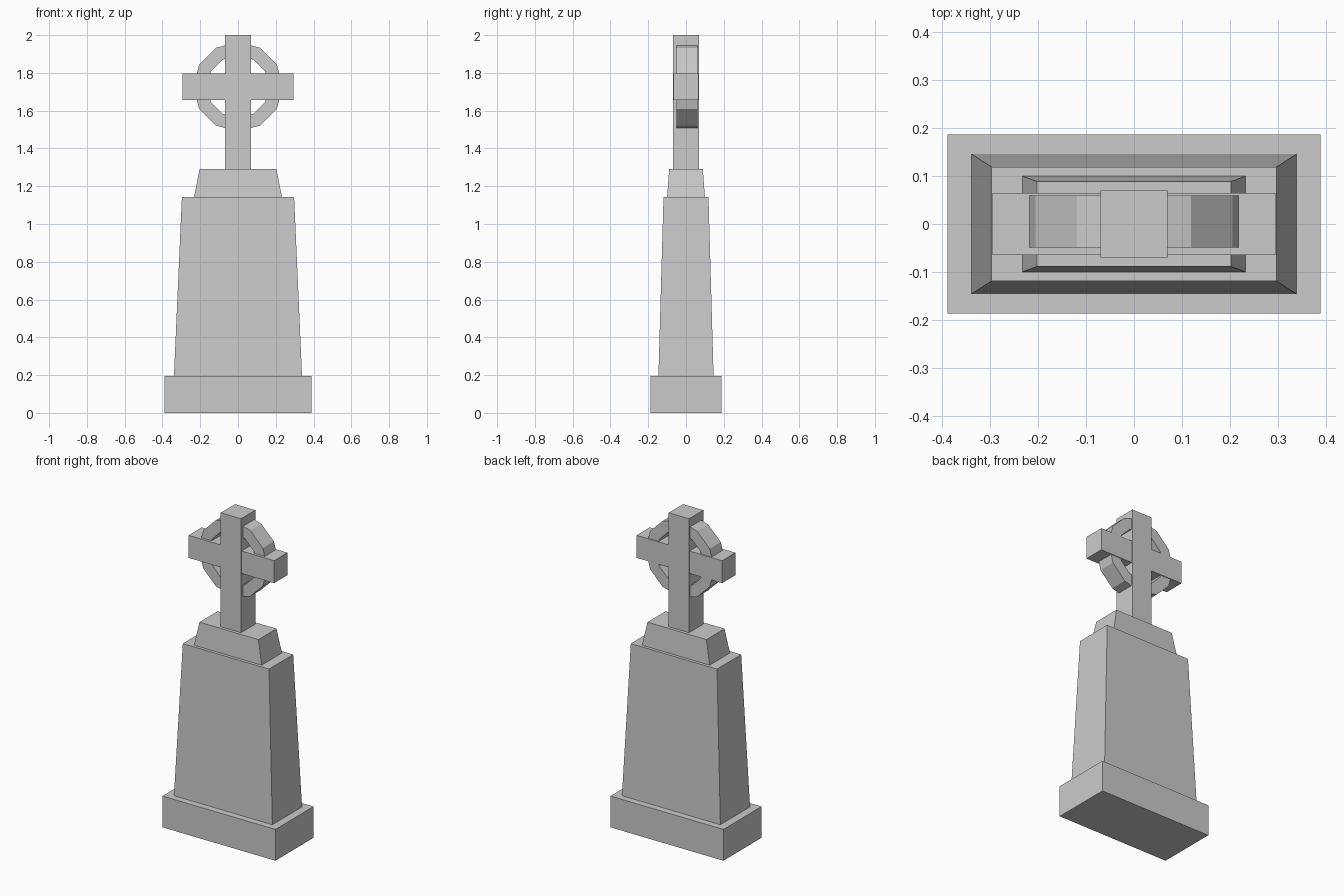
import bpy
import bmesh
from math import cos, sin, pi

old = bpy.data.objects.get("Cube")
if old:
    bpy.data.objects.remove(old, do_unlink=True)

# Single stone colour
stone = bpy.data.materials.new("grey stone")
stone.use_nodes = True
color = (0.6, 0.6, 0.6, 1)
stone.diffuse_color = color
shader = next(n for n in stone.node_tree.nodes if n.type == 'BSDF_PRINCIPLED')
shader.inputs["Base Color"].default_value = color


def finish(name, bm):
    bmesh.ops.recalc_face_normals(bm, faces=bm.faces)
    mesh = bpy.data.meshes.new(name)
    bm.to_mesh(mesh)
    bm.free()
    mesh.materials.append(stone)
    obj = bpy.data.objects.new(name, mesh)
    bpy.context.collection.objects.link(obj)
    return obj


def block(name, bottom, top, z0, z1):
    """Box tapering from half-size bottom (x, y) to half-size top."""
    bm = bmesh.new()
    bmesh.ops.create_cube(bm, size=2)
    for v in bm.verts:
        hx, hy = top if v.co.z > 0 else bottom
        v.co = (v.co.x * hx, v.co.y * hy, z1 if v.co.z > 0 else z0)
    return finish(name, bm)


def ring(name, outer, inner, y0, y1, z, sides):
    """Faceted ring standing upright, facing the front."""
    bm = bmesh.new()
    section = [(outer, y0), (outer, y1), (inner, y1), (inner, y0)]
    loops = []
    for i in range(sides):
        a = 2 * pi * i / sides
        loops.append([bm.verts.new((r * cos(a), y, z + r * sin(a))) for r, y in section])
    for i, a in enumerate(loops):
        b = loops[(i + 1) % sides]
        for j in range(4):
            k = (j + 1) % 4
            bm.faces.new((a[j], a[k], b[k], b[j]))
    return finish(name, bm)


# Stepped pedestal
block("base_plinth", (0.389, 0.187), (0.389, 0.187), 0, 0.195)
block("tapered_pedestal", (0.339, 0.146), (0.297, 0.119), 0.195, 1.143)
block("pedestal_cap", (0.233, 0.1), (0.203, 0.089), 1.143, 1.29)

# Ringed cross
block("cross_post", (0.07, 0.07), (0.07, 0.07), 1.29, 2)
block("cross_arms", (0.295, 0.065), (0.295, 0.065), 1.657, 1.797)
ring("cross_ring", 0.237, 0.165, -0.049, 0.06, 1.727, 12)
